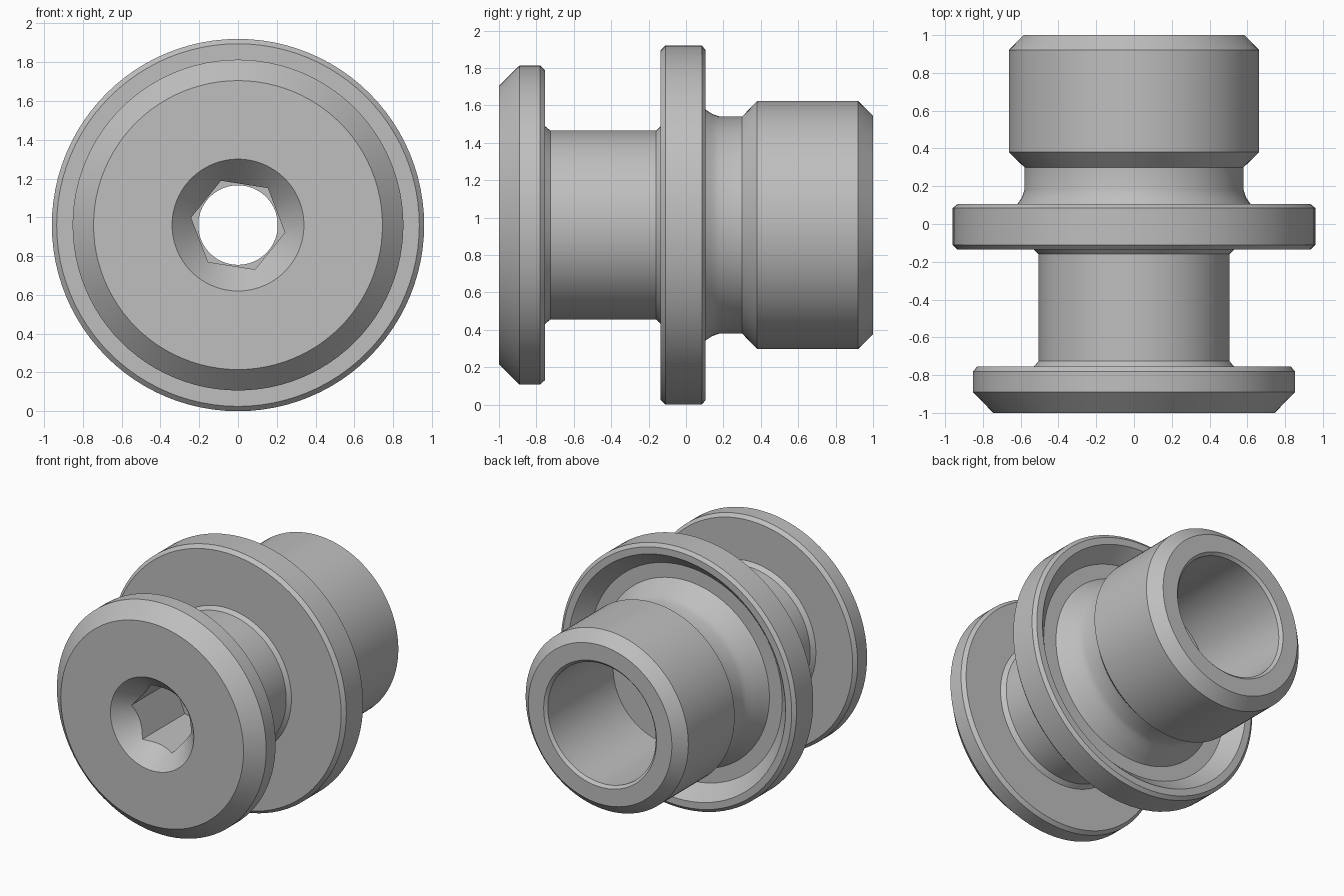
import bpy, bmesh, math
from mathutils import Vector

cube = bpy.data.objects.get("Cube")
if cube:
    bpy.data.objects.remove(cube, do_unlink=True)

AXIS_Z = 0.96
SEGMENTS = 96

metal = bpy.data.materials.new("grey_metal")
metal.use_nodes = True
GREY = (0.52, 0.52, 0.52, 1)
metal.diffuse_color = GREY
metal.node_tree.nodes["Principled BSDF"].inputs["Base Color"].default_value = GREY


def make_object(name, bm):
    bmesh.ops.recalc_face_normals(bm, faces=bm.faces[:])
    mesh = bpy.data.meshes.new(name)
    bm.to_mesh(mesh)
    bm.free()
    mesh.materials.append(metal)
    obj = bpy.data.objects.new(name, mesh)
    bpy.context.collection.objects.link(obj)
    return obj


def lathe(name, profile):
    """Turn a closed (y, radius) profile about the y axis."""
    bm = bmesh.new()
    rings = []
    for y, r in profile:
        angles = [math.tau * i / SEGMENTS for i in range(SEGMENTS)]
        rings.append([bm.verts.new((r * math.cos(a), y, AXIS_Z + r * math.sin(a)))
                      for a in angles])
    for k, ring in enumerate(rings):
        nxt = rings[(k + 1) % len(rings)]
        for i in range(SEGMENTS):
            j = (i + 1) % SEGMENTS
            bm.faces.new((ring[i], ring[j], nxt[j], nxt[i]))
    return make_object(name, bm)


def hex_prism(name, radius, turn, y0, y1):
    bm = bmesh.new()
    points = [(math.cos(turn + k * math.pi / 3) * radius,
               math.sin(turn + k * math.pi / 3) * radius) for k in range(6)]
    base = bm.faces.new([bm.verts.new((x, y0, AXIS_Z + z)) for x, z in points])
    new = bmesh.ops.extrude_face_region(bm, geom=[base])["geom"]
    verts = [v for v in new if isinstance(v, bmesh.types.BMVert)]
    bmesh.ops.translate(bm, verts=verts, vec=Vector((0, y1 - y0, 0)))
    return make_object(name, bm)


# Turned sections, each a run of (y, radius) points
head = [(-1, 0.34), (-1, 0.745), (-0.89, 0.853), (-0.78, 0.853), (-0.755, 0.83)]
shaft = [(-0.755, 0.53), (-0.725, 0.505), (-0.16, 0.505), (-0.135, 0.53)]
flange = [(-0.135, 0.935), (-0.11, 0.96), (0.085, 0.96), (0.105, 0.935)]
flange_recess = [(0.105, 0.885), (0.0, 0.785), (0.0, 0.68)]
neck = [(0.04, 0.653), (0.105, 0.617), (0.14, 0.594), (0.18, 0.58), (0.3, 0.58)]
collar = [(0.38, 0.663), (0.92, 0.663), (1, 0.585)]
back_bore = [(1, 0.46), (0.98, 0.44), (0.22, 0.44)]
through_hole = [(0.22, 0.205), (-0.85, 0.205)]

body = lathe("turned_body", head + shaft + flange + flange_recess + neck
             + collar + back_bore + through_hole)

# Hexagonal drive socket
cutter = hex_prism("socket_cutter", 0.245, math.radians(-9), -1.1, -0.4)
cutter.hide_render = True
cut = body.modifiers.new("hex_socket", 'BOOLEAN')
cut.operation = 'DIFFERENCE'
cut.solver = 'EXACT'
cut.object = cutter

bpy.ops.object.select_all(action='DESELECT')
body.select_set(True)
bpy.context.view_layer.objects.active = body
bpy.ops.object.modifier_apply(modifier=cut.name)
bpy.data.objects.remove(cutter, do_unlink=True)
bpy.ops.object.shade_smooth_by_angle(angle=math.radians(25))
